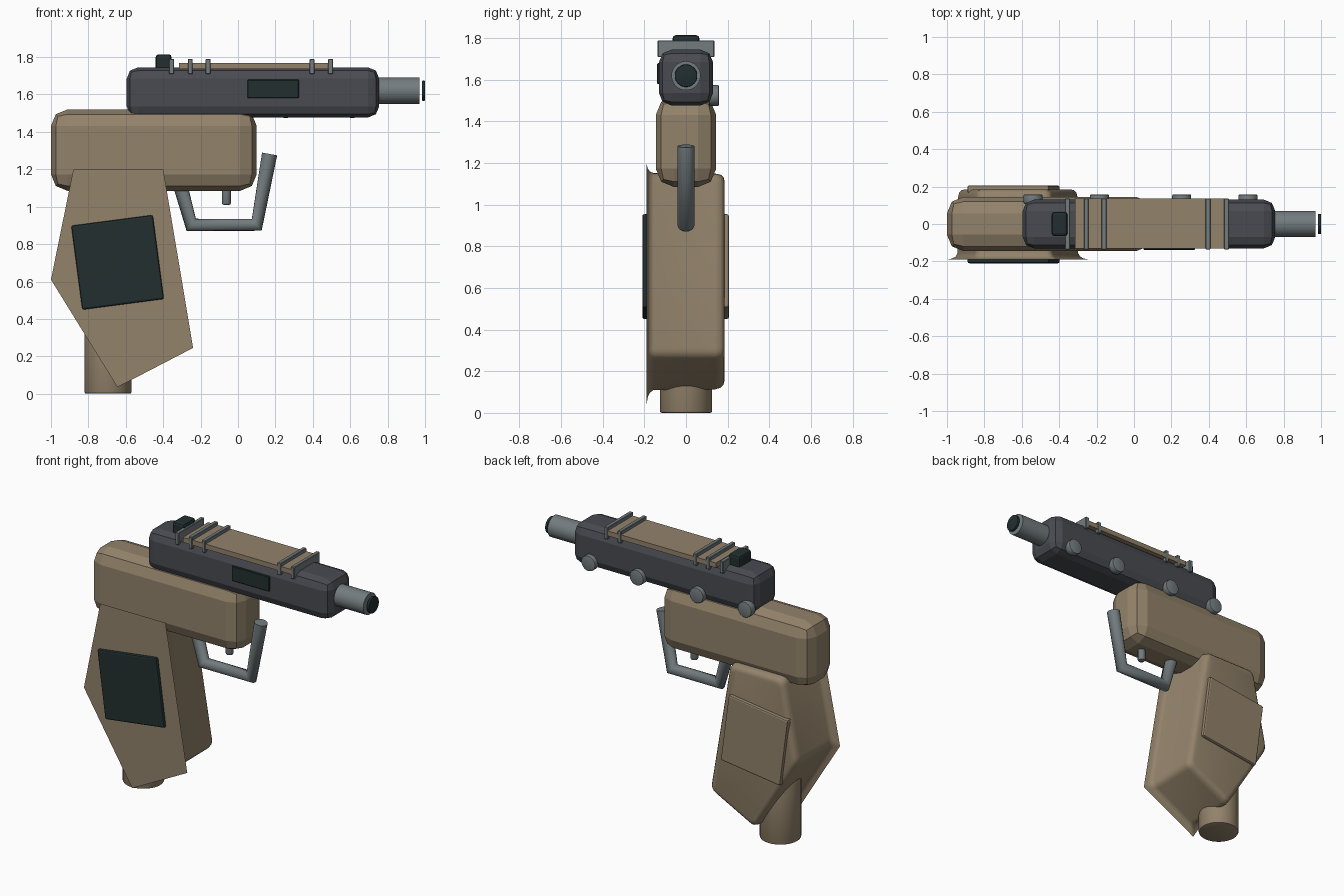
import bpy, bmesh, math
from mathutils import Matrix, Vector

if "Cube" in bpy.data.objects:
    bpy.data.objects.remove(bpy.data.objects["Cube"])


def material(name, r, g, b):
    m = bpy.data.materials.new(name)
    m.use_nodes = True
    m.diffuse_color = (r, g, b, 1)
    m.node_tree.nodes["Principled BSDF"].inputs["Base Color"].default_value = (r, g, b, 1)
    return m


TAN = material("tan", 0.29, 0.225, 0.145)
GUNMETAL = material("dark grey", 0.066, 0.07, 0.082)
STEEL = material("steel grey", 0.17, 0.2, 0.21)
BLACK = material("green black", 0.016, 0.028, 0.029)


def finish(bm, name, mat, smooth=False):
    bmesh.ops.recalc_face_normals(bm, faces=bm.faces)
    mesh = bpy.data.meshes.new(name)
    bm.to_mesh(mesh)
    bm.free()
    mesh.materials.append(mat)
    ob = bpy.data.objects.new(name, mesh)
    bpy.context.collection.objects.link(ob)
    if smooth:
        bpy.ops.object.select_all(action="DESELECT")
        ob.select_set(True)
        bpy.context.view_layer.objects.active = ob
        bpy.ops.object.shade_smooth_by_angle(angle=math.radians(40))
    return ob


def box(name, mat, x, y, z, bevel=0, segments=2, tilt=0):
    """Box from (min, max) spans, bevelled, then tilted about the y axis."""
    bm = bmesh.new()
    bmesh.ops.create_cube(bm, size=1)
    bmesh.ops.scale(bm, vec=(x[1] - x[0], y[1] - y[0], z[1] - z[0]), verts=bm.verts)
    if bevel:
        bmesh.ops.bevel(bm, geom=bm.edges[:], offset=bevel, segments=segments,
                        profile=0.5, affect="EDGES")
    centre = Vector((sum(x), sum(y), sum(z))) / 2
    bm.transform(Matrix.Translation(centre) @ Matrix.Rotation(-math.radians(tilt), 4, "Y"))
    return finish(bm, name, mat)


def cylinder(name, mat, axis, start, length, radius, bevel=0):
    """Cylinder from a start point along the positive axis."""
    bm = bmesh.new()
    bmesh.ops.create_cone(bm, cap_ends=True, segments=32, radius1=radius,
                          radius2=radius, depth=length)
    if bevel:
        rims = [e for e in bm.edges if abs(e.verts[0].co.z - e.verts[1].co.z) < 1e-5]
        bmesh.ops.bevel(bm, geom=rims, offset=bevel, segments=2, profile=0.5, affect="EDGES")
    direction = Vector(axis)
    turn = direction.to_track_quat("Z", "Y").to_matrix().to_4x4()
    bm.transform(Matrix.Translation(Vector(start) + direction * length / 2) @ turn)
    return finish(bm, name, mat, smooth=True)


X, Y, Z = (1, 0, 0), (0, 1, 0), (0, 0, 1)

# Slide and receiver
box("slide", GUNMETAL, (-0.595, 0.755), (-0.13, 0.13), (1.477, 1.745), 0.06)
box("receiver", TAN, (-1, 0.1), (-0.145, 0.145), (1.085, 1.52), 0.088)
box("ejection_window", BLACK, (0.05, 0.325), (-0.139, -0.12), (1.58, 1.68), 0.004, 1)

# Barrel and muzzle
cylinder("barrel", STEEL, X, (0.70, 0, 1.62), 0.27, 0.07)
cylinder("muzzle_disc", BLACK, X, (0.983, 0, 1.62), 0.017, 0.054, 0.004)

# Top cover with cross bars and rear sight
box("top_cover", TAN, (-0.315, 0.49), (-0.13, 0.135), (1.735, 1.768))
for i, x in enumerate((-0.355, -0.255, -0.16, 0.396, 0.495)):
    box(f"cross_bar_{i + 1}", STEEL, (x - 0.013, x + 0.013), (-0.136, 0.136),
        (1.71, 1.79), 0.003, 1)
box("rear_sight", BLACK, (-0.44, -0.355), (-0.065, 0.065), (1.73, 1.815), 0.016)

# Round pins on the left side
for i, x in enumerate((-0.54, -0.185, 0.255, 0.61)):
    cylinder(f"side_pin_{i + 1}", STEEL, Y, (x, 0.11, 1.525), 0.048, 0.051, 0.006)

# Trigger and its guard
cylinder("trigger", STEEL, Z, (-0.062, 0, 1.01), 0.15, 0.024, 0.009)
guard = bpy.data.curves.new("trigger_guard", "CURVE")
guard.dimensions = "3D"
guard.bevel_depth = 0.041
guard.bevel_resolution = 6
guard.use_fill_caps = True
path = [(-0.332, 1.2), (-0.25, 0.903), (0.1, 0.903), (0.169, 1.282)]
spline = guard.splines.new("POLY")
spline.points.add(len(path) - 1)
for point, (x, z) in zip(spline.points, path):
    point.co = (x, 0, z, 1)
guard.materials.append(STEEL)
bpy.context.collection.objects.link(bpy.data.objects.new("trigger_guard", guard))

# Grip: an outline swept sideways, flared on the right and rounded on the left
OUTLINE = [Vector(p) for p in
           ((-0.88, 1.2), (-1, 0.61), (-0.645, 0.035), (-0.24, 0.245), (-0.4, 1.2))]


def grip_ring(inset, rounding, steps=5):
    """Outline moved inward by inset, with each corner rounded."""
    n = len(OUTLINE)
    corners = []
    for i, p in enumerate(OUTLINE):
        a = (p - OUTLINE[i - 1]).normalized()
        b = (OUTLINE[(i + 1) % n] - p).normalized()
        inward = Vector((-a.y, a.x)) + Vector((-b.y, b.x))
        corners.append(p + inward * inset / (1 + a.dot(b)))
    ring = []
    for i, p in enumerate(corners):
        a = p + (corners[i - 1] - p).normalized() * rounding
        b = p + (corners[(i + 1) % n] - p).normalized() * rounding
        for s in range(steps):
            t = s / (steps - 1)
            ring.append(a * (1 - t) ** 2 + p * 2 * t * (1 - t) + b * t ** 2)
    return ring


bm = bmesh.new()
rings = []
for y, inset, rounding in ((-0.19, 0, 0.001), (-0.184, 0.025, 0.02), (-0.174, 0.04, 0.03),
                           (-0.155, 0.048, 0.04), (0.14, 0.05, 0.04), (0.167, 0.056, 0.04),
                           (0.18, 0.068, 0.035), (0.185, 0.085, 0.03)):
    rings.append([bm.verts.new((p.x, y, p.y)) for p in grip_ring(inset, rounding)])
for low, high in zip(rings, rings[1:]):
    for i in range(len(low)):
        bm.faces.new((low[i - 1], low[i], high[i], high[i - 1]))
bm.faces.new(rings[0])
bm.faces.new(rings[-1])
finish(bm, "grip", TAN, smooth=True)

# Grip panels and magazine
for name, mat, span in (("grip_panel_right", BLACK, (-0.21, -0.17)),
                        ("grip_panel_left", TAN, (0.165, 0.206))):
    box(name, mat, (-0.864, -0.424), span, (0.476, 0.929), 0.01, 2, 7.5)
cylinder("magazine", TAN, Z, (-0.695, 0, 0), 0.5, 0.126, 0.01)
